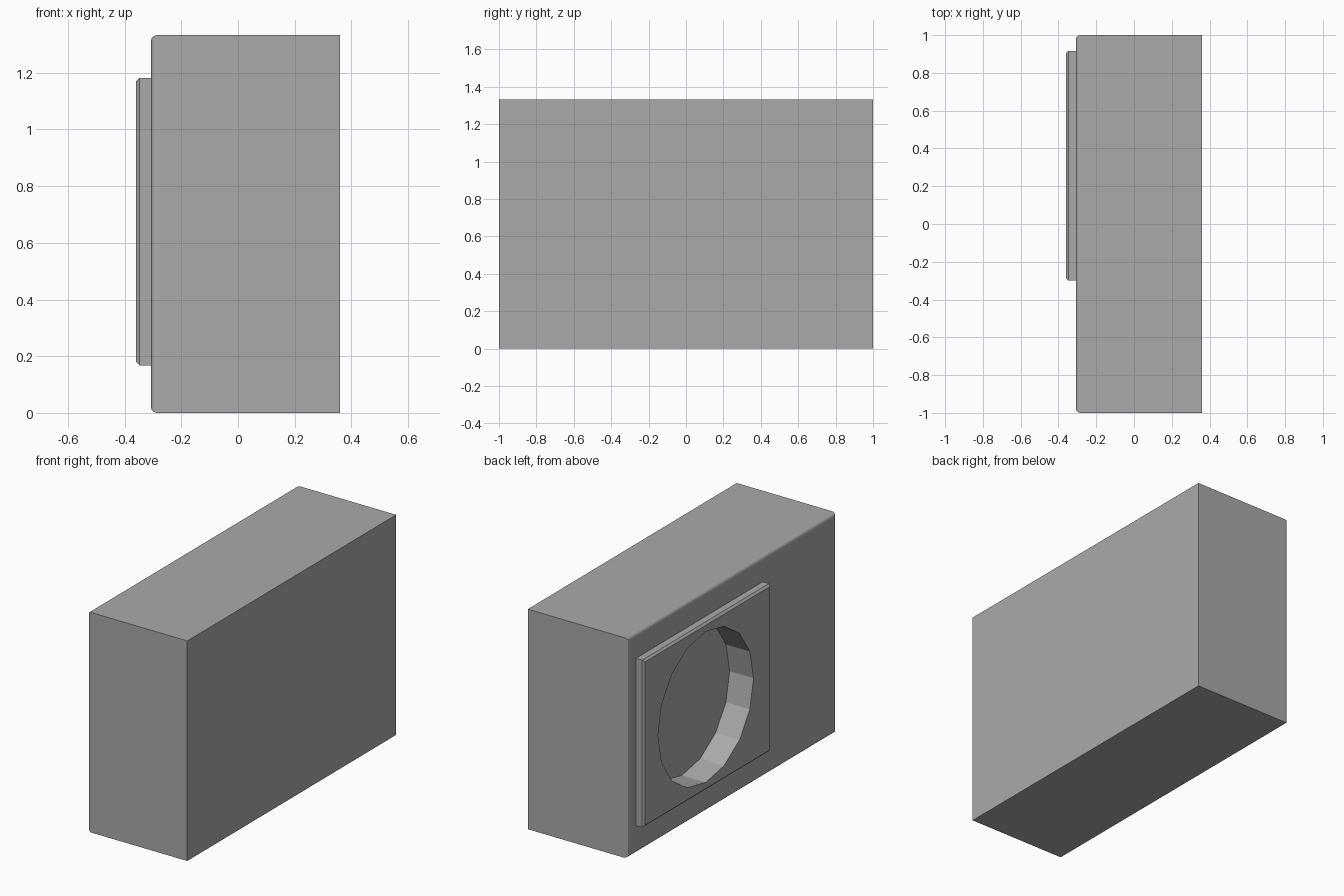
import bpy, bmesh, math
from mathutils import Matrix

cube = bpy.data.objects.get("Cube")
if cube:
    bpy.data.objects.remove(cube, do_unlink=True)

grey = bpy.data.materials.new("grey")
grey.use_nodes = True
colour = (0.4, 0.4, 0.4, 1)
grey.diffuse_color = colour
grey.node_tree.nodes["Principled BSDF"].inputs["Base Color"].default_value = colour


def add_object(name, bm):
    mesh = bpy.data.meshes.new(name)
    bm.to_mesh(mesh)
    bm.free()
    mesh.materials.append(grey)
    obj = bpy.data.objects.new(name, mesh)
    bpy.context.scene.collection.objects.link(obj)
    return obj


def box(name, low, high, bevel, segments):
    """Box whose edges around the -x face are bevelled."""
    bm = bmesh.new()
    bmesh.ops.create_cube(bm, size=1)
    for v in bm.verts:
        v.co = [h if c > 0 else l for c, l, h in zip(v.co, low, high)]
    rim = [e for e in bm.edges if all(v.co.x == min(w.co.x for w in bm.verts) for v in e.verts)]
    bmesh.ops.bevel(bm, geom=rim, offset=bevel, segments=segments,
                    profile=0.5, affect='EDGES')
    return add_object(name, bm)


# Main housing and the raised plate on its side
body = box("body", (-0.307, -1, 0), (0.36, 1, 1.333), 0.02, 3)
plate = box("raised_plate", (-0.36, -0.298, 0.168), (-0.307, 0.917, 1.182), 0.012, 1)

# Sixteen-sided round recess through the plate into the housing
bm = bmesh.new()
bmesh.ops.create_cone(bm, cap_ends=True, segments=16, radius1=0.457, radius2=0.457, depth=0.3)
bmesh.ops.transform(bm, verts=bm.verts, matrix=Matrix.Translation((-0.35, 0.325, 0.675))
                    @ Matrix.Rotation(math.pi / 2, 4, 'Y'))
cutter = add_object("recess_cutter", bm)
cutter.hide_render = True
cutter.hide_set(True)

for obj in (body, plate):
    cut = obj.modifiers.new("recess", 'BOOLEAN')
    cut.operation = 'DIFFERENCE'
    cut.solver = 'EXACT'
    cut.object = cutter
